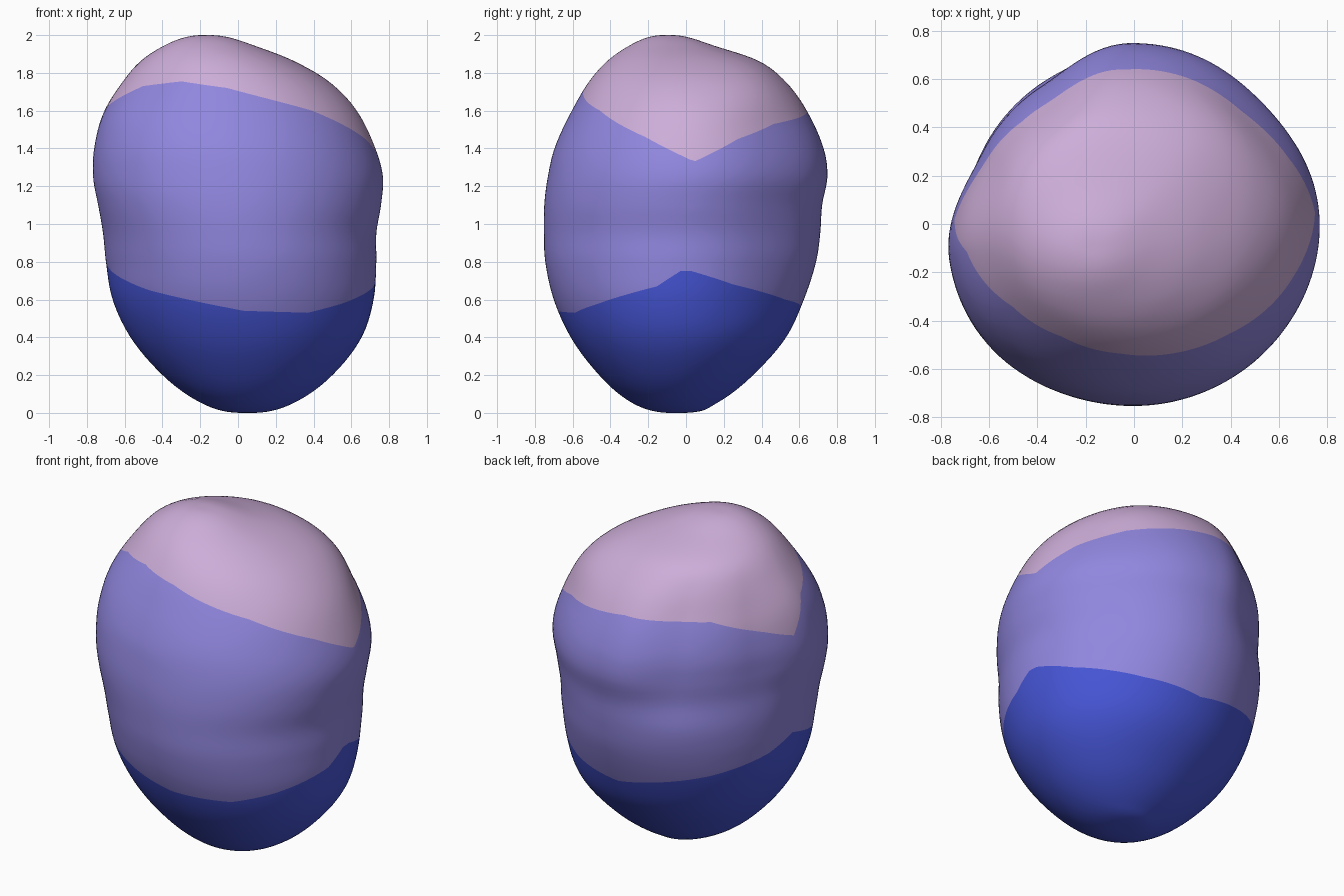
import bpy, bmesh, math

if "Cube" in bpy.data.objects:
    bpy.data.objects.remove(bpy.data.objects["Cube"])

# Silhouette profile per height: z, left x, right x, front y, back y
PROFILE = [
    (0.00, 0.02, 0.08, -0.08, -0.02),
    (0.01, -0.08, 0.175, -0.175, 0.08),
    (0.05, -0.19, 0.29, -0.28, 0.16),
    (0.20, -0.40, 0.50, -0.46, 0.355),
    (0.40, -0.57, 0.655, -0.61, 0.53),
    (0.60, -0.665, 0.72, -0.70, 0.625),
    (0.80, -0.70, 0.735, -0.745, 0.69),
    (0.95, -0.71, 0.735, -0.75, 0.712),
    (1.10, -0.73, 0.76, -0.745, 0.722),
    (1.25, -0.755, 0.77, -0.725, 0.75),
    (1.40, -0.75, 0.73, -0.69, 0.73),
    (1.60, -0.70, 0.63, -0.60, 0.64),
    (1.75, -0.615, 0.485, -0.515, 0.53),
    (1.86, -0.52, 0.30, -0.42, 0.39),
    (1.95, -0.38, 0.07, -0.29, 0.13),
    (2.00, -0.19, -0.15, -0.12, -0.08),
]
# Colour borders: angle around z in degrees (0 = right, -90 = front), height
PINK_EDGE = [(-180, 1.43), (-168, 1.62), (-140, 1.73), (-115, 1.755), (-90, 1.72),
             (-70, 1.66), (-50, 1.60), (-20, 1.46), (2, 1.33), (22, 1.45),
             (45, 1.53), (90, 1.60), (135, 1.59), (165, 1.49), (180, 1.43)]
BLUE_EDGE = [(-180, 0.81), (-165, 0.75), (-135, 0.65), (-105, 0.575), (-90, 0.54),
             (-60, 0.53), (-40, 0.58), (-10, 0.67), (0, 0.75), (5, 0.75),
             (25, 0.68), (60, 0.60), (90, 0.56), (135, 0.66), (165, 0.74), (180, 0.81)]
COLS, SEG = 144, 28


def phi(z):
    return math.acos(max(-1.0, min(1.0, 1 - z)))


def linear(table, a):
    for (a0, v0), (a1, v1) in zip(table, table[1:]):
        if a <= a1:
            return v0 + (v1 - v0) * (a - a0) / (a1 - a0)
    return table[-1][1]


def smooth(a, b, x):
    t = max(0.0, min(1.0, (x - a) / (b - a)))
    return t * t * (3 - 2 * t)


def bump(deg, centre, width):
    d = (deg - centre + 180) % 360 - 180
    return math.exp(-(d / width) ** 2)


def lobes(deg, z):
    """Radius factor: flat upper back left, full front left lobe, slack back right."""
    d = deg + 360 if deg < -90 else deg
    flat = smooth(92, 124, d) * (1 - smooth(155, 192, d))
    flat *= 0.09 * (0.08 + 0.92 * smooth(0.9, 1.3, z)) * (1 - smooth(1.6, 1.95, z))
    upper = smooth(0.75, 1.2, z)
    top = smooth(1.5, 1.85, z)
    return (1 - flat + 0.06 * upper * (1 - top) * bump(deg, -141, 36)
            + (0.10 * top - 0.045 * smooth(0.2, 0.8, z)) * bump(deg, 42, 27))


KNOTS = [phi(r[0]) for r in PROFILE]


def slope(i, k):
    a, b = max(i - 1, 0), min(i + 1, len(PROFILE) - 1)
    return (PROFILE[b][k] - PROFILE[a][k]) / (KNOTS[b] - KNOTS[a])


def section(p):
    """Smooth (Hermite) interpolation of the four extents."""
    i = 0
    while i < len(KNOTS) - 2 and p > KNOTS[i + 1]:
        i += 1
    h = KNOTS[i + 1] - KNOTS[i]
    t = (p - KNOTS[i]) / h
    out = []
    for k in range(1, 5):
        out.append((2*t**3 - 3*t*t + 1) * PROFILE[i][k] + (t**3 - 2*t*t + t) * h * slope(i, k)
                   + (3*t*t - 2*t**3) * PROFILE[i + 1][k] + (t**3 - t*t) * h * slope(i + 1, k))
    return out


def material(name, color):
    m = bpy.data.materials.new(name)
    m.diffuse_color = (*color, 1)
    m.use_nodes = True
    m.node_tree.nodes["Principled BSDF"].inputs["Base Color"].default_value = m.diffuse_color
    return m


# Body: rings lofted so that mesh edges follow the colour borders
bm = bmesh.new()
columns = []
for c in range(COLS):
    deg = -180 + 360 * c / COLS
    th = math.radians(deg)
    stops = [0, phi(linear(BLUE_EDGE, deg)), phi(linear(PINK_EDGE, deg)), math.pi]
    col = []
    for s in range(3):
        for j in range(SEG + (s == 2)):
            p = stops[s] + (stops[s + 1] - stops[s]) * j / SEG
            z = 1 - math.cos(p)
            xl, xr, yf, yb = section(p)
            r = lobes(deg, z)
            x = (xl + xr) / 2 + (xr - xl) / 2 * math.cos(th) * r
            y = (yf + yb) / 2 + (yb - yf) / 2 * math.sin(th) * r
            col.append(bm.verts.new((x, y, z)))
    columns.append(col)

for c in range(COLS):
    a, b = columns[c], columns[(c + 1) % COLS]
    for j in range(3 * SEG):
        bm.faces.new((a[j], b[j], b[j + 1], a[j + 1])).material_index = j // SEG

# Small end caps
bm.faces.new([col[0] for col in reversed(columns)]).material_index = 0
bm.faces.new([col[-1] for col in columns]).material_index = 2
for f in bm.faces:
    f.smooth = True
bmesh.ops.recalc_face_normals(bm, faces=bm.faces[:])

mesh = bpy.data.meshes.new("lumpy_egg_body")
bm.to_mesh(mesh)
bm.free()
mesh.materials.append(material("deep blue", (0.06, 0.09, 0.66)))
mesh.materials.append(material("lavender", (0.28, 0.24, 0.73)))
mesh.materials.append(material("pale pink", (0.61, 0.42, 0.69)))
body = bpy.data.objects.new("lumpy_egg_body", mesh)
bpy.context.collection.objects.link(body)
